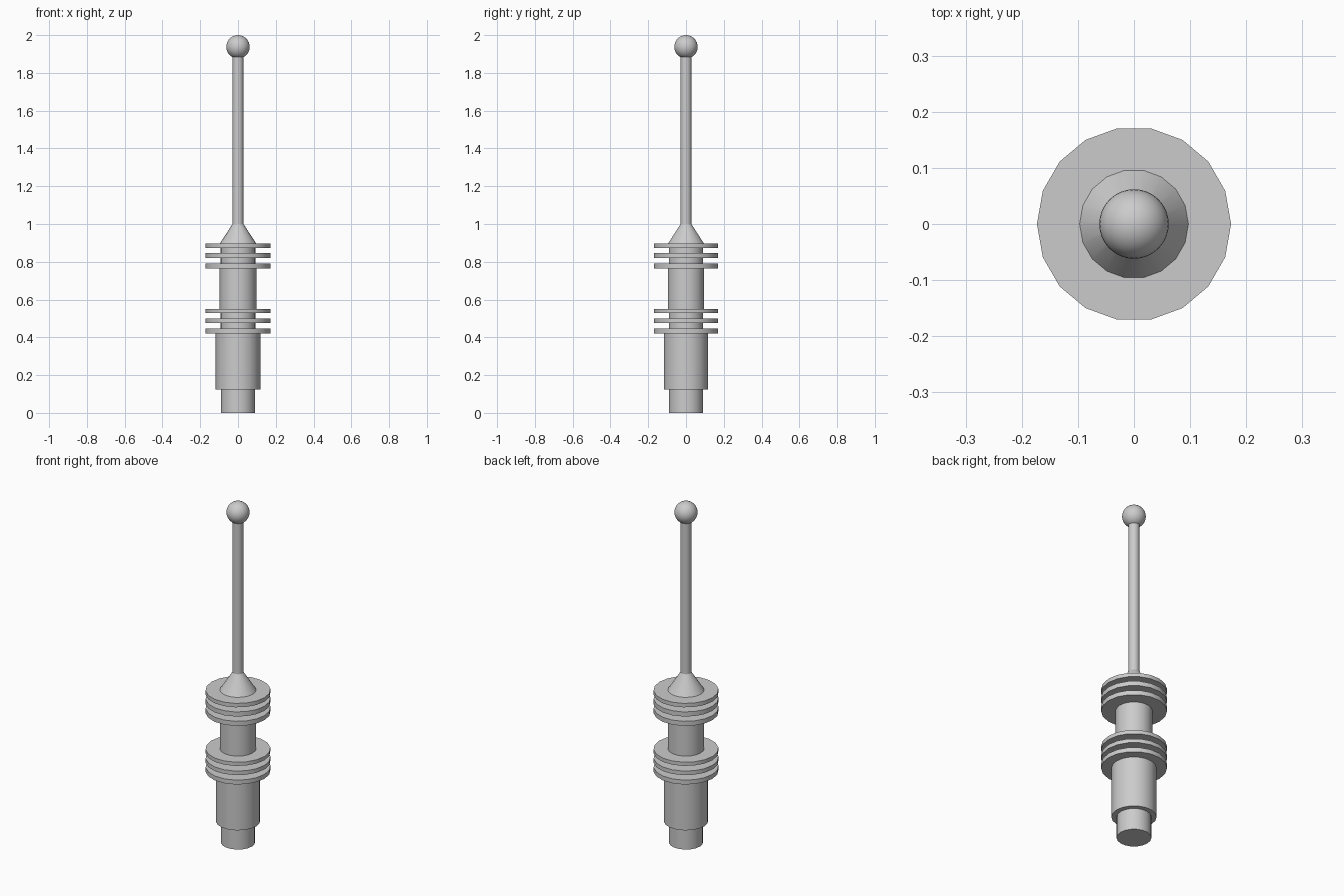
import bpy
import math

if "Cube" in bpy.data.objects:
    bpy.data.objects.remove(bpy.data.objects["Cube"])

SIDES = 18


def finish(name, angle=35):
    ob = bpy.context.object
    ob.name = name
    ob.data.name = name
    bpy.ops.object.shade_smooth_by_angle(angle=math.radians(angle))
    return ob


def turned(name, r1, r2, z1, z2):
    """Round section with bottom radius r1 and top radius r2, a vertex on +x."""
    bpy.ops.mesh.primitive_cone_add(vertices=SIDES, radius1=r1, radius2=r2, depth=z2 - z1,
                                    location=(0, 0, (z1 + z2) / 2),
                                    rotation=(0, 0, math.pi / 2))
    bpy.ops.object.transform_apply(location=False, rotation=True, scale=False)
    return finish(name)


# Base plug and main barrel
turned("base_plug", 0.091, 0.091, 0.0, 0.125)
turned("barrel", 0.118, 0.118, 0.125, 0.42)

# Cores inside the fin stacks, and the wider neck between them
turned("lower_core", 0.092, 0.092, 0.42, 0.535)
turned("neck", 0.097, 0.097, 0.55, 0.765)
turned("upper_core", 0.092, 0.092, 0.765, 0.88)

# Two stacks of three fins
for stack, fins in {"lower": [(0.42, 0.446), (0.475, 0.499), (0.529, 0.551)],
                    "upper": [(0.764, 0.791), (0.819, 0.846), (0.873, 0.896)]}.items():
    for i, (z1, z2) in enumerate(fins, 1):
        turned(f"{stack}_fin_{i}", 0.173, 0.173, z1, z2)

# Tapered collar and thin rod
turned("collar", 0.097, 0.029, 0.896, 1.0)
turned("rod", 0.029, 0.029, 1.0, 1.895)

# Ball tip
bpy.ops.mesh.primitive_uv_sphere_add(segments=32, ring_count=16, radius=0.062,
                                     location=(0, 0, 1.938))
finish("ball_tip")
